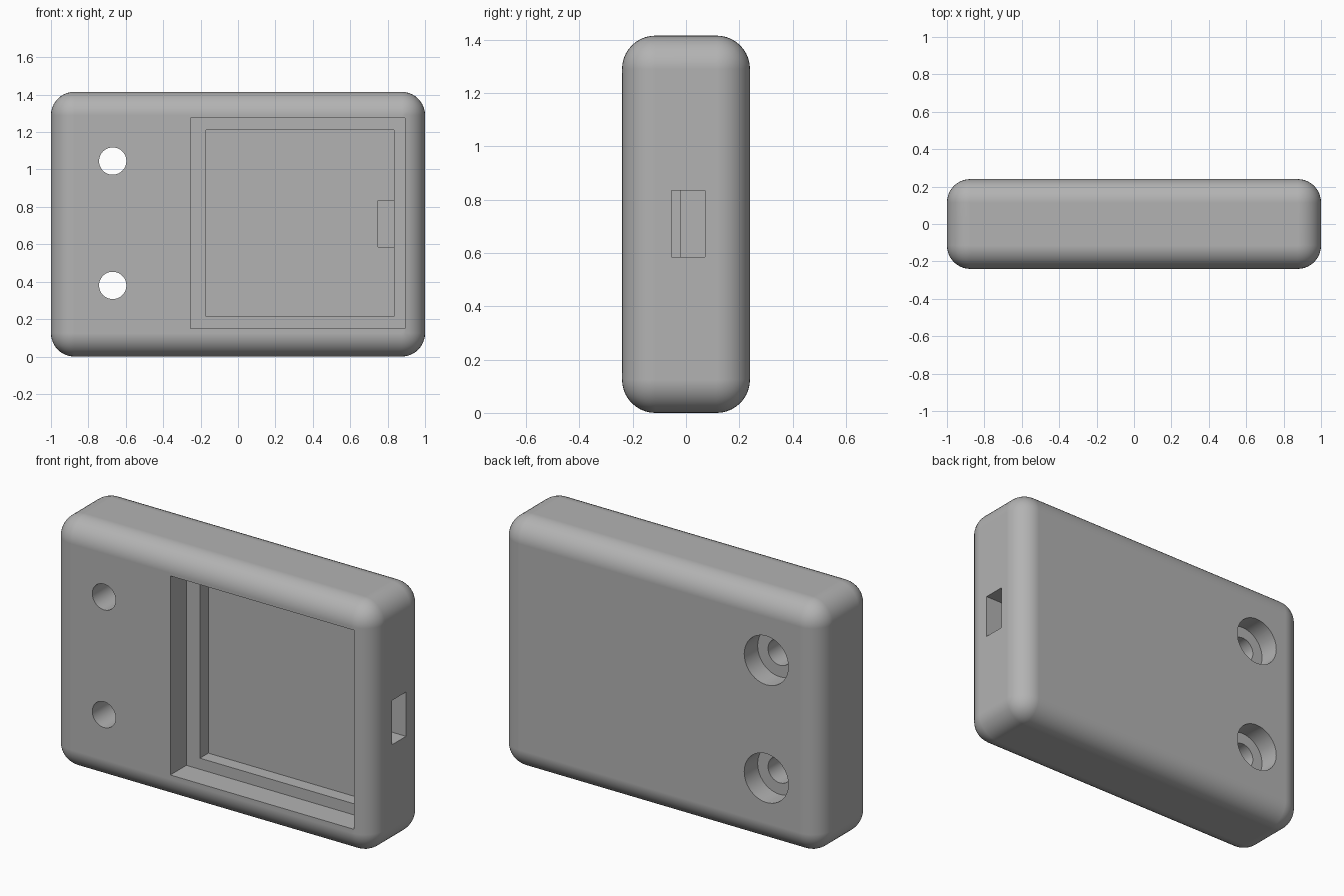
import bpy
import math

old = bpy.data.objects.get("Cube")
if old:
    bpy.data.objects.remove(old, do_unlink=True)

# Single plain grey
grey = bpy.data.materials.new("light_grey")
grey.use_nodes = True
grey.diffuse_color = (0.45, 0.45, 0.45, 1)
grey.node_tree.nodes["Principled BSDF"].inputs["Base Color"].default_value = (0.45, 0.45, 0.45, 1)


def box(name, x, y, z):
    """Box from (min, max) ranges on each axis."""
    ranges = (x, y, z)
    bpy.ops.mesh.primitive_cube_add(size=1, location=[(a + b) / 2 for a, b in ranges])
    ob = bpy.context.object
    ob.name = name
    ob.scale = [b - a for a, b in ranges]
    bpy.ops.object.transform_apply(location=True, rotation=False, scale=True)
    ob.data.materials.append(grey)
    return ob


def bore(name, x, z, radius, y0, y1):
    """Round cutter running along y."""
    bpy.ops.mesh.primitive_cylinder_add(vertices=48, radius=radius, depth=y1 - y0,
                                        location=(x, (y0 + y1) / 2, z),
                                        rotation=(math.pi / 2, 0, 0))
    ob = bpy.context.object
    ob.name = name
    ob.data.materials.append(grey)
    return ob


def apply(ob, mod):
    bpy.context.view_layer.objects.active = ob
    bpy.ops.object.modifier_apply(modifier=mod.name)


def cut(ob, cutter):
    mod = ob.modifiers.new("cut", 'BOOLEAN')
    mod.operation = 'DIFFERENCE'
    mod.solver = 'EXACT'
    mod.object = cutter
    apply(ob, mod)
    bpy.data.objects.remove(cutter, do_unlink=True)


# Rounded housing
body = box("housing", (-1, 1), (-0.24, 0.24), (0, 1.415))
mod = body.modifiers.new("round", 'BEVEL')
mod.width = 0.125
mod.segments = 10
apply(body, mod)

# Stepped front recess: wide opening, then a deeper inner pocket
cut(body, box("recess_cutter", (-0.255, 0.893), (-0.4, -0.097), (0.15, 1.275)))
cut(body, box("pocket_cutter", (-0.17, 0.833), (-0.3, -0.022), (0.213, 1.21)))

# Side slot running into the pocket floor
cut(body, box("slot_cutter", (0.748, 1.2), (-0.055, 0.072), (0.585, 0.835)))

# Two screw holes with counterbores on the back
for z in (0.38, 1.045):
    cut(body, bore("hole_cutter", -0.67, z, 0.073, -0.5, 0.5))
    cut(body, bore("counterbore_cutter", -0.67, z, 0.138, 0.12, 0.5))

# Smooth rounding with flat broad faces
bpy.ops.object.select_all(action='DESELECT')
body.select_set(True)
bpy.context.view_layer.objects.active = body
bpy.ops.object.shade_smooth_by_angle(angle=math.radians(30))
mod = body.modifiers.new("flat_faces", 'WEIGHTED_NORMAL')
mod.keep_sharp = True
mod.weight = 100
